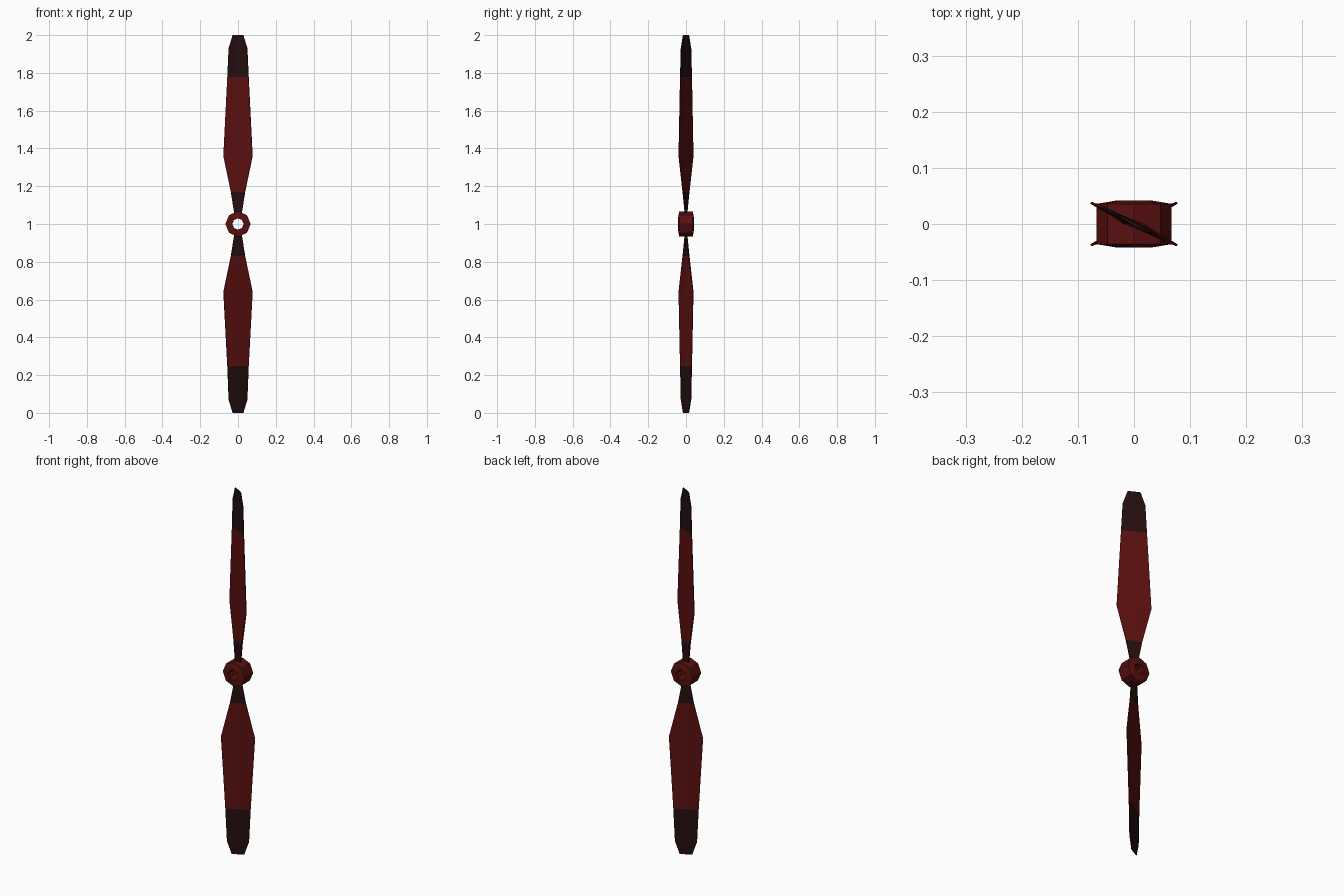
import bpy, bmesh, math

if "Cube" in bpy.data.objects:
    bpy.data.objects.remove(bpy.data.objects["Cube"])


def material(name, rgb):
    m = bpy.data.materials.new(name)
    m.diffuse_color = (*rgb, 1)
    m.use_nodes = True
    m.node_tree.nodes["Principled BSDF"].inputs["Base Color"].default_value = m.diffuse_color
    return m


RED = material("dark red paint", (0.105, 0.005, 0.005))
DARK = material("dark brown paint", (0.018, 0.0045, 0.0045))


def finish(name, bm, mats):
    bmesh.ops.recalc_face_normals(bm, faces=bm.faces[:])
    me = bpy.data.meshes.new(name)
    bm.to_mesh(me)
    bm.free()
    for m in mats:
        me.materials.append(m)
    ob = bpy.data.objects.new(name, me)
    bpy.context.collection.objects.link(ob)
    return ob


def loft(bm, rings, closed=False):
    n = len(rings[0])
    pairs = list(zip(rings, rings[1:])) + ([(rings[-1], rings[0])] if closed else [])
    for a, b in pairs:
        for i in range(n):
            j = (i + 1) % n
            bm.faces.new((a[i], a[j], b[j], b[i]))


# Hub: eight-sided ring with slightly domed ends and a through hole
bm = bmesh.new()
profile = [(0.067, -0.036), (0.067, 0.036), (0.03, 0.042), (0.03, -0.042)]
rings = []
for r, y in profile:
    rings.append([bm.verts.new((r * math.cos(k * math.pi / 4), y,
                                1 + r * math.sin(k * math.pi / 4))) for k in range(8)])
loft(bm, rings, closed=True)
finish("hub", bm, [RED])


# Blades: thin lofted slabs, pitched opposite ways above and below the hub
def blade(name, side, tip_paint):
    # distance from hub, half width in x, half width in y, half thickness
    stations = [(0.045, 0.018, 0.003, 0.006), (0.17, 0.037, 0.016, 0.006),
                (0.36, 0.077, 0.038, 0.004), (tip_paint, 0.056, 0.03, 0.004),
                (0.93, 0.049, 0.026, 0.004), (1.0, 0.028, 0.015, 0.003)]
    bm = bmesh.new()
    rings = []
    for d, hx, hy, t in stations:
        length = math.hypot(hx, hy)
        ux, uy = hx / length, -side * hy / length
        e = t * 0.5
        section = [(-length, -e), (0, -t), (length, -e),
                   (length, e), (0, t), (-length, e)]
        rings.append([bm.verts.new((u * ux - v * uy, u * uy + v * ux, 1 + side * d))
                      for u, v in section])
    loft(bm, rings)
    bm.faces.new(rings[0])
    bm.faces.new(rings[-1])
    # Dark root and tip bands
    for f in bm.faces:
        d = abs(f.calc_center_median().z - 1)
        f.material_index = 1 if d < 0.17 or d > tip_paint else 0
    finish(name, bm, [RED, DARK])


blade("upper_blade", 1, 0.778)
blade("lower_blade", -1, 0.752)
